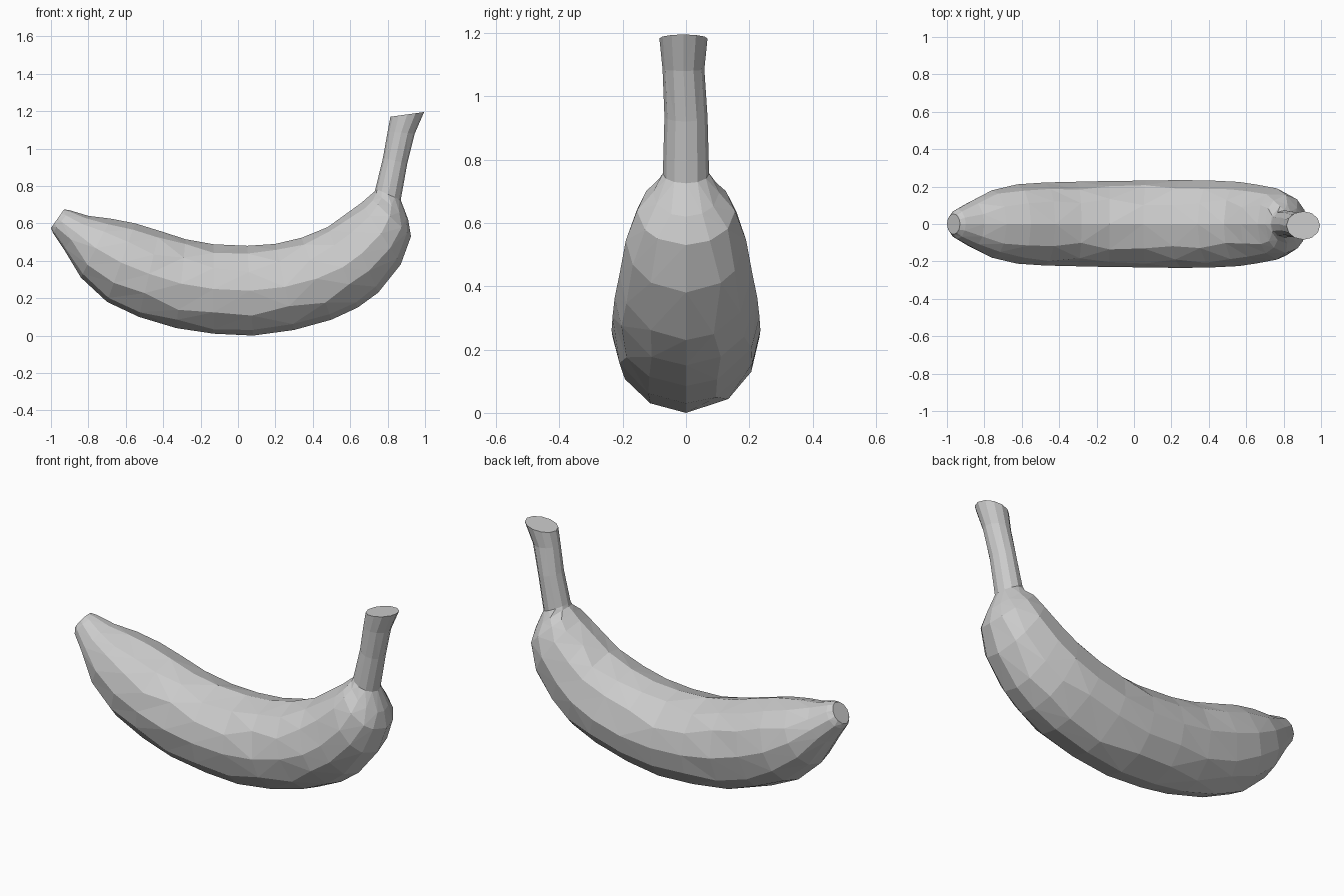
import bpy, bmesh, math, random
from mathutils import Vector

cube = bpy.data.objects.get("Cube")
if cube:
    bpy.data.objects.remove(cube)

random.seed(4)
SIDES = 12

# Each section: inner x, inner z, outer x, outer z, half width
BODY = [
    (-.93, .675, -1, .575, .055), (-.9, .67, -.99, .55, .08),
    (-.8, .64, -.93, .46, .125), (-.68, .625, -.84, .31, .18),
    (-.55, .6, -.7, .18, .212), (-.42, .56, -.53, .1, .222),
    (-.28, .515, -.33, .04, .226), (-.13, .488, -.13, .01, .23),
    (.05, .48, .08, 0, .232), (.2, .49, .3, .03, .235),
    (.34, .523, .5, .085, .232), (.48, .58, .64, .15, .225),
    (.57, .645, .75, .23, .21), (.66, .71, .87, .38, .19),
    (.7, .745, .925, .53, .155), (.73, .77, .91, .62, .105),
]
STEM = [
    (.735, .785, .87, .725, .073), (.775, .95, .905, .92, .068),
    (.8, 1.09, .945, 1.08, .066), (.815, 1.17, .995, 1.195, .076),
]

grey = bpy.data.materials.new("Light grey")
grey.use_nodes = True
grey.diffuse_color = (.6, .6, .6, 1)
grey.node_tree.nodes["Principled BSDF"].inputs["Base Color"].default_value = (.6, .6, .6, 1)


def add_ring(bm, section, wobble):
    """Faceted oval between the inner and outer edge of the curve."""
    xi, zi, xo, zo, half = section
    inner, outer = Vector((xi, 0, zi)), Vector((xo, 0, zo))
    mid, arm = (inner + outer) / 2, (inner - outer) / 2
    shift = -.008 if zi > 1 else 0
    ring = []
    for i in range(SIDES):
        # Keep the four extreme points fixed, wobble the facets between them
        loose = 0 if i % (SIDES // 4) == 0 else wobble
        a = math.tau * i / SIDES + random.uniform(-loose, loose)
        side = Vector((0, math.sin(a) * half + shift, 0))
        ring.append(bm.verts.new(mid + arm * math.cos(a) + side))
    return ring


# Fruit body, neck and stem as one continuous faceted skin
bm = bmesh.new()
rings = [add_ring(bm, s, .11) for s in BODY] + [add_ring(bm, s, .03) for s in STEM]
for a, b in zip(rings, rings[1:]):
    for i in range(SIDES):
        j = (i + 1) % SIDES
        bm.faces.new((a[i], a[j], b[j], b[i]))

# Blunt blossom tip and cut stem end
bm.faces.new(rings[0])
bm.faces.new(rings[-1])
bmesh.ops.triangulate(bm, faces=[f for f in bm.faces if len(f.verts) == 4])
bmesh.ops.recalc_face_normals(bm, faces=bm.faces)

mesh = bpy.data.meshes.new("banana")
bm.to_mesh(mesh)
bm.free()
mesh.materials.append(grey)
banana = bpy.data.objects.new("banana", mesh)
bpy.context.collection.objects.link(banana)
